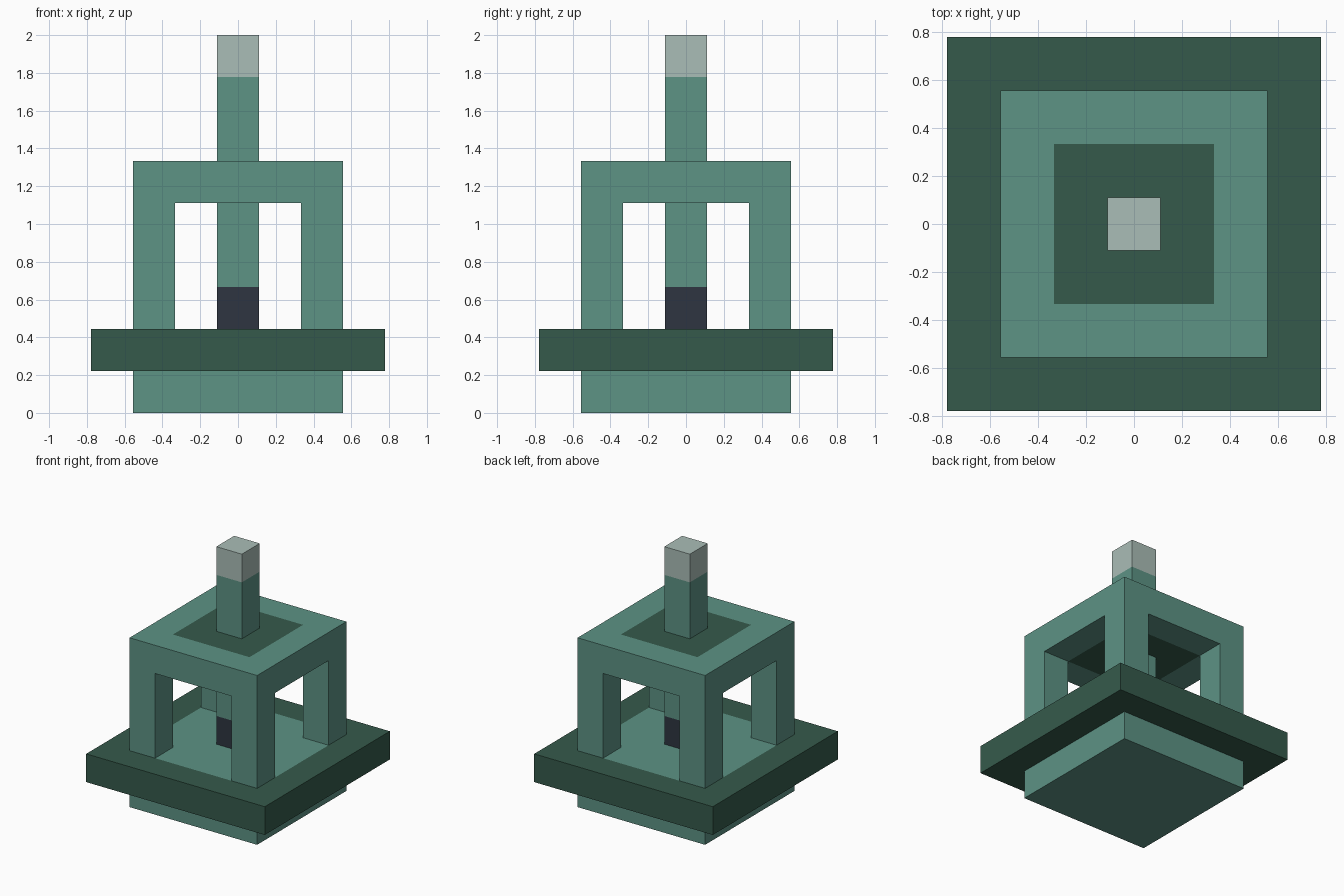
import bpy
import bmesh
from mathutils import Matrix, Vector

default = bpy.data.objects.get("Cube")
if default:
    bpy.data.objects.remove(default, do_unlink=True)

U = 2 / 9  # one block unit; the model is nine blocks tall


def linear(c):
    c /= 255
    return c / 12.92 if c <= 0.04045 else ((c + 0.055) / 1.055) ** 2.4


def material(name, *rgb):
    colour = (*[linear(c) for c in rgb], 1)
    mat = bpy.data.materials.new(name)
    mat.use_nodes = True
    mat.diffuse_color = colour
    bsdf = mat.node_tree.nodes["Principled BSDF"]
    bsdf.inputs["Base Color"].default_value = colour
    bsdf.inputs["Roughness"].default_value = 0.8
    return mat


teal = material("teal", 93, 147, 133)
green = material("dark green", 53, 90, 75)
pale = material("pale grey green", 170, 189, 183)
navy = material("dark navy", 46, 53, 65)


def block(name, width, bottom, top, mat, x=0, y=0, panel=None, sides=()):
    """Square block in block units; the faces pointing to `sides` (+1 up, -1 down)
    get a one-block border around a flush panel of a second colour."""
    bm = bmesh.new()
    place = Matrix.Translation(Vector((x, y, (bottom + top) / 2)) * U)
    size = Matrix.Diagonal((width * U, width * U, (top - bottom) * U, 1))
    bmesh.ops.create_cube(bm, size=1, matrix=place @ size)
    bm.normal_update()
    panels = [f for f in bm.faces if round(f.normal.z) in sides and abs(f.normal.z) > 0.5]
    if panels:
        bmesh.ops.inset_individual(bm, faces=panels, thickness=U, use_even_offset=True)
        for face in panels:
            face.material_index = 1
    mesh = bpy.data.meshes.new(name)
    bm.to_mesh(mesh)
    bm.free()
    mesh.materials.append(mat)
    if panel:
        mesh.materials.append(panel)
    obj = bpy.data.objects.new(name, mesh)
    bpy.context.collection.objects.link(obj)
    return obj


# Foot and wide ledge with a floor panel
block("base", 5, 0, 1, teal)
block("ledge", 7, 1, 2, green, panel=teal, sides=(1,))

# Four corner posts carrying the roof
for side, x in (("right", -2), ("left", 2)):
    for end, y in (("front", -2), ("back", 2)):
        block(f"{end}_{side}_post", 1, 2, 5, teal, x, y)
block("roof", 5, 5, 6, teal, panel=green, sides=(1, -1))

# Central column: dark foot, shaft below and above the roof, pale cap
block("column_foot", 1, 2, 3, navy)
block("column_shaft", 1, 3, 5, teal)
block("spire_shaft", 1, 6, 8, teal)
block("spire_cap", 1, 8, 9, pale)
